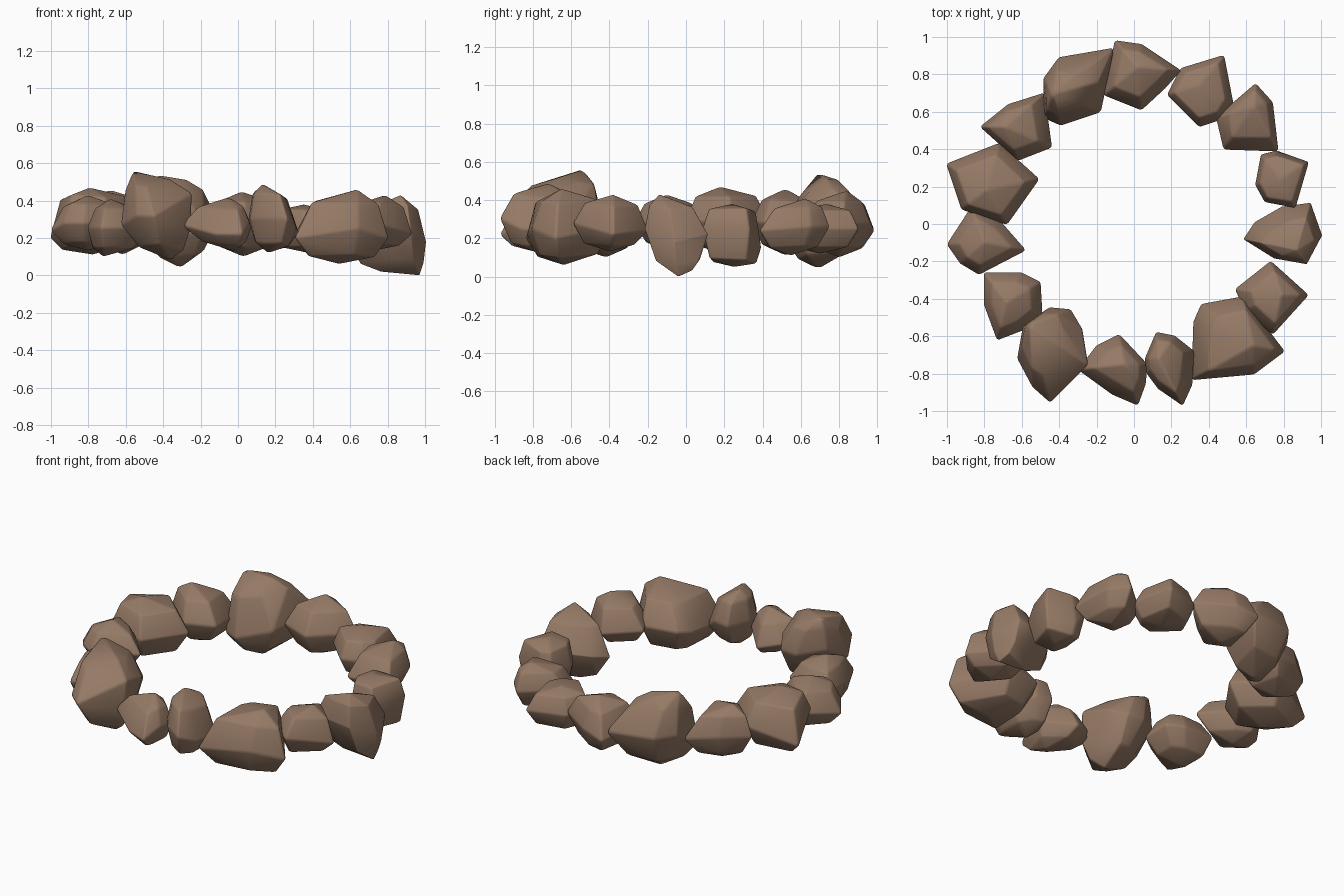
import bpy
import bmesh
import random
from mathutils import Vector

random.seed(5)

default_cube = bpy.data.objects.get("Cube")
if default_cube:
    bpy.data.objects.remove(default_cube, do_unlink=True)

# Single warm brown stone colour
STONE_COLOUR = (.305, .195, .133, 1)
stone = bpy.data.materials.new("brown stone")
stone.use_nodes = True
stone.diffuse_color = STONE_COLOUR
stone_shader = stone.node_tree.nodes["Principled BSDF"]
stone_shader.inputs["Base Color"].default_value = STONE_COLOUR
stone_shader.inputs["Roughness"].default_value = .9


def rock(name, peak, base, *outline, taper=.32):
    """Chunky stone: hull of waist corners, tapered shoulders, a peak and a base."""
    peak, base = Vector(peak), Vector(base)
    middle = (peak.z + base.z) / 2
    # Corners without a height of their own sit halfway up
    corners = [Vector(c) if len(c) == 3 else Vector((*c, middle)) for c in outline]
    centre = sum(corners, Vector()) / len(corners)

    mesh_builder = bmesh.new()
    mesh_builder.verts.new(peak)
    mesh_builder.verts.new(base)
    for corner in corners:
        # Waist corner, pushed out to allow for the bevel
        waist = centre + (corner - centre) * 1.03
        waist.z = corner.z
        mesh_builder.verts.new(waist)
        # Shoulders lean towards the peak above and the base below
        for tip in (peak, base):
            pull = taper + random.uniform(-.03, .03)
            shoulder = waist.lerp(tip, pull)
            shoulder.z = waist.z + (tip.z - waist.z) * (1 - pull)
            mesh_builder.verts.new(shoulder)

    # Wrap the points and drop whatever lies inside the hull
    hull = bmesh.ops.convex_hull(mesh_builder, input=mesh_builder.verts[:])
    inner = [v for v in hull["geom_interior"] if isinstance(v, bmesh.types.BMVert)]
    bmesh.ops.delete(mesh_builder, geom=inner, context="VERTS")
    bmesh.ops.recalc_face_normals(mesh_builder, faces=mesh_builder.faces[:])

    mesh = bpy.data.meshes.new(name)
    mesh_builder.to_mesh(mesh)
    mesh_builder.free()
    mesh.materials.append(stone)
    mesh.shade_smooth()
    stone_object = bpy.data.objects.new(name, mesh)
    bpy.context.collection.objects.link(stone_object)

    # Worn edges
    bevel = stone_object.modifiers.new("worn edges", "BEVEL")
    bevel.width = .012
    bevel.segments = 3
    bevel.limit_method = "ANGLE"
    bevel.angle_limit = .35
    return stone_object


# Front stones
rock("front_left_tall_rock", (-.56, -.54, .56), (-.36, -.69, .08),
     (-.62, -.72, .27), (-.59, -.55, .36), (-.45, -.45, .33), (-.34, -.46, .33),
     (-.28, -.56, .38), (-.25, -.75, .44), (-.26, -.76, .24),
     (-.45, -.95, .32), (-.54, -.87, .32), taper=.35)
rock("front_middle_rock", (-.05, -.75, .42), (-.02, -.8, .13),
     (-.3, -.78, .27), (-.2, -.65, .25), (-.08, -.59, .22),
     (.07, -.75, .26), (.06, -.86), (.02, -.97, .22), (-.12, -.91, .22), taper=.36)
rock("front_narrow_rock", (.13, -.72, .49), (.16, -.76, .12),
     (.06, -.72), (.12, -.58), (.22, -.6), (.32, -.68, .23), (.31, -.86, .25),
     (.26, -.97), (.13, -.88), (.07, -.8), taper=.3)
rock("front_large_rock", (.64, -.65, .46), (.54, -.64, .06),
     (.31, -.83, .2), (.32, -.52, .24), (.36, -.43), (.58, -.39),
     (.8, -.68, .2), (.64, -.8, .25), taper=.3)

# Stones on the +x side
rock("side_wedge_rock", (.79, -.38, .43), (.72, -.4, .13),
     (.54, -.35, .25), (.73, -.2, .24), (.93, -.38, .22), (.74, -.59, .28), (.59, -.46))
rock("side_low_rock", (.87, -.14, .43), (.97, -.04, 0),
     (.59, -.08, .18), (.65, .01, .2), (.66, -.05, .06), (.79, .09), (.94, .11, .22),
     (.94, .07, .09), (1, -.06, .18), (.92, -.21, .25), (.75, -.18, .25), taper=.34)
rock("side_block_rock", (.78, .24, .38), (.8, .25, .05),
     (.65, .21), (.68, .37), (.76, .39, .15), (.93, .33, .25), (.86, .09, .25),
     (.7, .12, .2), taper=.2)

# Back stones
rock("back_corner_rock", (.64, .63, .41), (.63, .55, .11),
     (.44, .57), (.65, .75), (.74, .65), (.77, .39, .24), (.48, .4, .22))
rock("back_round_rock", (.35, .74, .38), (.38, .7, .12),
     (.18, .69), (.25, .83), (.48, .9), (.53, .64), (.47, .56), (.35, .52), taper=.25)
rock("back_pointed_rock", (.02, .84, .45), (.03, .8, .1),
     (-.16, .69), (-.1, .98, .24), (.04, .96), (.25, .82), (.17, .73), (.04, .61))
rock("back_large_rock", (-.44, .69, .54), (-.31, .69, .04),
     (-.48, .57, .18), (-.48, .78, .3), (-.4, .89, .3), (-.28, .84, .44),
     (-.11, .94, .29), (-.19, .76, .46), (-.18, .6, .25), (-.39, .53, .18), taper=.35)

# Stones on the -x side
rock("corner_chunk_rock", (-.69, .52, .46), (-.62, .52, .11),
     (-.82, .52), (-.67, .64), (-.48, .7, .25), (-.44, .41), (-.62, .34))
rock("side_broad_rock", (-.79, .18, .47), (-.78, .2, .11),
     (-1, .32, .2), (-.72, .43), (-.51, .24), (-.68, 0), (-.92, .08, .33), taper=.28)
rock("side_diamond_rock", (-.8, -.1, .43), (-.8, -.08, .13),
     (-1, -.11, .24), (-.87, .09), (-.72, .02), (-.58, -.14), (-.83, -.27), (-.93, -.21))
rock("front_corner_rock", (-.68, -.42, .41), (-.72, -.42, .1),
     (-.8, -.26), (-.8, -.43), (-.73, -.62), (-.6, -.57), (-.49, -.48, .24),
     (-.5, -.31), (-.6, -.26))
